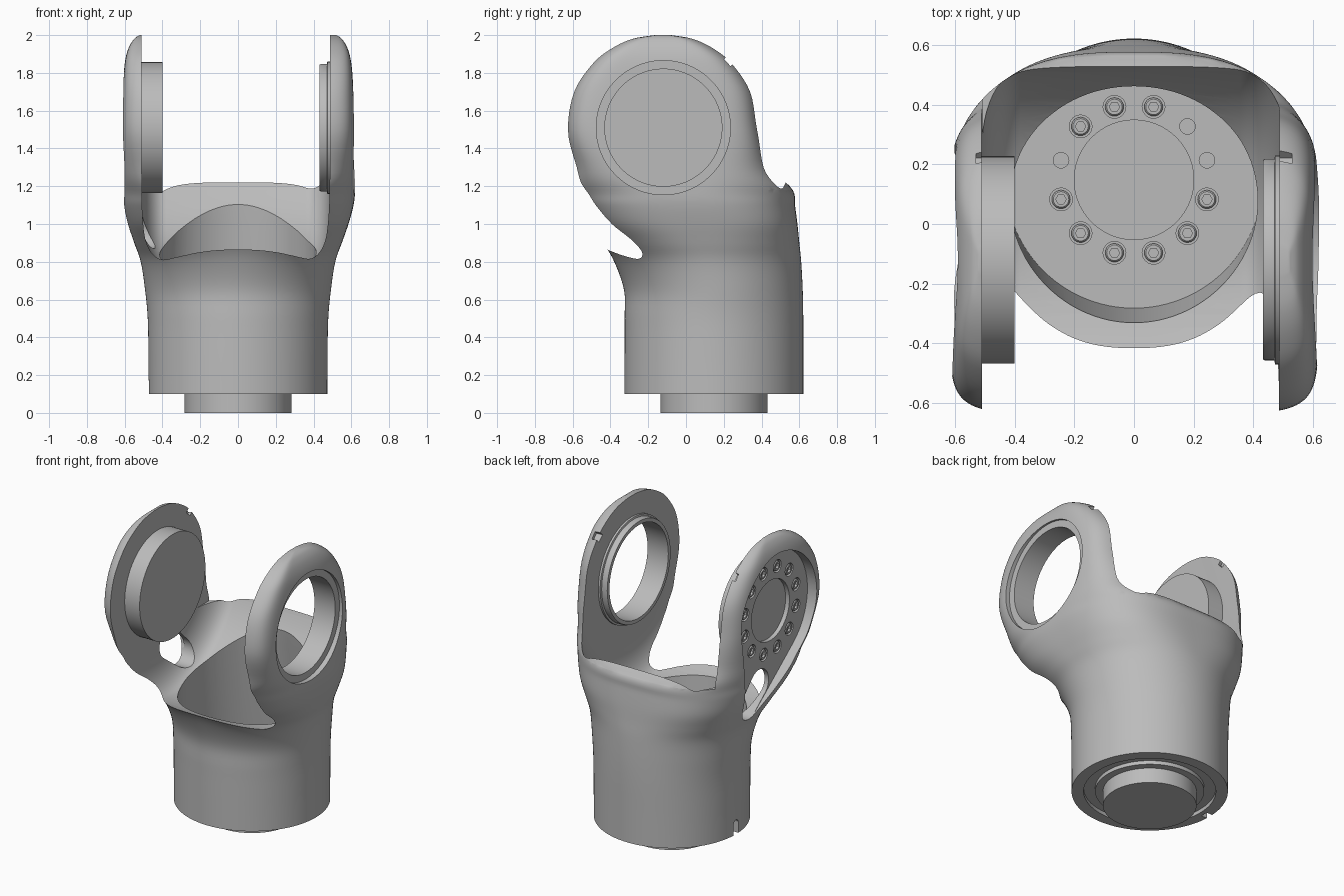
import bpy, bmesh, math
from mathutils import Matrix, Vector

old = bpy.data.objects.get("Cube")
if old:
    bpy.data.objects.remove(old)

grey = bpy.data.materials.new("machined grey")
grey.use_nodes = True
grey.diffuse_color = (0.5, 0.5, 0.5, 1)
grey.node_tree.nodes["Principled BSDF"].inputs["Base Color"].default_value = (0.5, 0.5, 0.5, 1)

BASE_Y = 0.148
LEFT_IN, RIGHT_IN = 0.487, -0.51      # inner faces of the two fork arms
JOINT = Matrix.Translation((0, -0.12, 1.51)) @ Matrix.Rotation(math.pi / 2, 4, 'Y')
BASE = Matrix.Translation((0, BASE_Y, 0))


def finish(name, bm, matrix=Matrix()):
    bmesh.ops.transform(bm, matrix=matrix, verts=bm.verts)
    bmesh.ops.recalc_face_normals(bm, faces=bm.faces)
    mesh = bpy.data.meshes.new(name)
    bm.to_mesh(mesh)
    bm.free()
    mesh.materials.append(grey)
    ob = bpy.data.objects.new(name, mesh)
    bpy.context.collection.objects.link(ob)
    return ob


def lathe_into(bm, profile, steps=96, closed=False, hex_from=99, at=(0, 0)):
    """Turn (radius, height) points about z; points from hex_from on become hexagonal."""
    rings = []
    for i, (r, h) in enumerate(profile):
        ring = []
        for k in range(steps):
            t = math.tau * k / steps
            s = r / math.cos(t % (math.pi / 3) - math.pi / 6) if i >= hex_from else r
            ring.append(bm.verts.new((at[0] + s * math.cos(t), at[1] + s * math.sin(t), h)))
        rings.append(ring)
    pairs = list(zip(rings, rings[1:]))
    if closed:
        pairs.append((rings[-1], rings[0]))
    else:
        bm.faces.new(rings[0])
        bm.faces.new(rings[-1])
    for a, b in pairs:
        for k in range(steps):
            j = (k + 1) % steps
            bm.faces.new((a[k], a[j], b[j], b[k]))


def lathe(name, profile, matrix, **kw):
    bm = bmesh.new()
    lathe_into(bm, profile, **kw)
    return finish(name, bm, matrix)


def cylinder(name, r, h0, h1, matrix):
    return lathe(name, [(r, h0), (r, h1)], matrix)


def hull(name, circles, x0, x1):
    """Convex slot cutter along x around (y, z, radius) circles."""
    bm = bmesh.new()
    for y, z, r in circles:
        for k in range(64):
            t = math.tau * k / 64
            for x in (x0, x1):
                bm.verts.new((x, y + r * math.cos(t), z + r * math.sin(t)))
    bmesh.ops.convex_hull(bm, input=bm.verts)
    loose = [v for v in bm.verts if not v.link_faces]
    bmesh.ops.delete(bm, geom=loose, context='VERTS')
    return finish(name, bm)


def box(name, lo, hi, tilt=0.0):
    bm = bmesh.new()
    lo, hi = Vector(lo), Vector(hi)
    bmesh.ops.create_cube(bm, size=1)
    bmesh.ops.scale(bm, vec=hi - lo, verts=bm.verts)
    return finish(name, bm, Matrix.Translation((lo + hi) / 2) @ Matrix.Rotation(tilt, 4, 'X'))


def cut(target, cutter):
    cutter.hide_render = True
    mod = target.modifiers.new("cut", 'BOOLEAN')
    mod.operation, mod.solver, mod.object = 'DIFFERENCE', 'EXACT', cutter
    bpy.context.view_layer.objects.active = target
    bpy.ops.object.modifier_apply(modifier=mod.name)
    bpy.data.objects.remove(cutter)


def circle_spots(indices, radius=0.253):
    angles = [math.pi / 12 + math.pi / 6 * k for k in indices]
    return [(radius * math.cos(a), radius * math.sin(a)) for a in angles]


# Housing: stacked sections of (z, centre y, half width, half depth, squareness)
sections = [
    (0.1, BASE_Y, .473, .473, 2), (0.3, BASE_Y, .474, .473, 2), (0.5, BASE_Y, .478, .473, 2),
    (0.65, .145, .492, .473, 2), (0.8, .115, .515, .495, 2.1), (0.9, .08, .55, .52, 2.35),
    (1.0, .035, .585, .555, 2.65), (1.1, -.005, .612, .582, 2.75), (1.18, -.03, .62, .595, 2.9),
    (1.3, -.075, .62, .535, 4.2), (1.5, -.118, .618, .517, 6), (1.7, -.12, .612, .482, 6),
    (1.85, -.12, .6, .382, 6), (1.93, -.12, .58, .282, 6), (1.98, -.12, .55, .173, 6),
    (2.0, -.12, .52, .05, 6)]
levels = []
SUB = 5
for i in range(len(sections) - 1):
    p = [Vector(sections[min(max(i + d, 0), len(sections) - 1)]) for d in (-1, 0, 1, 2)]
    for k in range(SUB):
        t = k / SUB
        levels.append(p[1] + t / 2 * (p[2] - p[0] + t * (2 * p[0] - 5 * p[1] + 4 * p[2] - p[3]
                      + t * (3 * (p[1] - p[2]) + p[3] - p[0]))))
levels.append(Vector(sections[-1]))

bm = bmesh.new()
N = 160
rows = []
for z, yc, a, b, n in levels:
    row = []
    for k in range(N):
        t = math.tau * (k + 0.5) / N
        c, s = math.cos(t), math.sin(t)
        m = n if s > 0 else 2 + (n - 2) * 1.5      # front half is squarer
        row.append(bm.verts.new((a * math.copysign(abs(c) ** (2 / m), c),
                                 yc + b * math.copysign(abs(s) ** (2 / m), s), z)))
    rows.append(row)
for lower, upper in zip(rows, rows[1:]):
    for k in range(N):
        j = (k + 1) % N
        bm.faces.new((lower[k], lower[j], upper[j], upper[k]))
bm.faces.new(rows[0])
bm.faces.new(rows[-1])
housing = finish("fork_housing", bm)

# Swing clearance between the arms, blending up into them with elliptical fillets
R, FR, FX = 0.71, 0.22, 0.13
arc = [math.pi / 2 * k / 12 for k in range(13)]
profile = [(R - FR + FR * math.sin(t), RIGHT_IN + FX - FX * math.cos(t)) for t in arc]
profile += [(R - FR + FR * math.cos(t), LEFT_IN - FX + FX * math.sin(t)) for t in arc]
cut(housing, lathe("clearance", profile, JOINT))
cut(housing, box("back_relief", (RIGHT_IN + .002, -1, 1.18), (LEFT_IN - .002, 1, 2.2)))

# Body bore, leaning forward as it rises
FLOOR, LEAN = 0.3, -0.12
lean = Matrix.Identity(4)
lean[1][2], lean[1][3] = LEAN, BASE_Y - LEAN * FLOOR
cut(housing, lathe("bore", [(.43, FLOOR), (.41, 1.0), (.41, 1.3)], lean))

# Bearing hole in the left arm
cut(housing, cylinder("bearing_hole", 0.31, 0.3, 0.8, JOINT))
cut(housing, cylinder("counterbore", 0.355, 0.585, 0.8, JOINT))

# Bolt recess and cable slot in the right arm
PLATE = -0.54
cut(housing, hull("recess", [(-.12, 1.51, .39), (.1, .99, .11)], -0.8, PLATE))
cut(housing, hull("cable_slot", [(.0, 1.06, .1), (.11, .96, .09)], -0.8, -0.3))
cut(housing, cylinder("hub_recess", 0.2, -0.7, -0.45, JOINT))

# Sunk bolts in both mounting plates
OUTWARD = (JOINT @ Matrix.Translation((0, 0, PLATE)) @ Matrix.Rotation(math.pi, 4, 'X')
           @ Matrix.Scale(1.1, 4))
INWARD = BASE @ Matrix.Translation((0, 0, FLOOR))
for label, matrix, plain in (("base", INWARD, (0, 1, 5)), ("arm", OUTWARD, ())):
    bolted = [k for k in range(12) if k not in plain]
    bm = bmesh.new()
    for indices, r in ((bolted, .038), (plain, .026)):
        for spot in circle_spots(indices):
            lathe_into(bm, [(r, -.02), (r, .02)], steps=24, at=spot)
    cut(housing, finish("bolt_pockets", bm, matrix))
    bm = bmesh.new()
    head = [(.031, -.021), (.031, -.006), (.026, 0), (.015, 0), (.015, -.014)]
    for spot in circle_spots(bolted):
        lathe_into(bm, head, steps=24, hex_from=3, at=spot)
    finish(label + "_bolts", bm, matrix)
cut(housing, cylinder("centre_recess", 0.2, -0.02, 0.02, INWARD))

# Alignment notches on the arm tips and the base rim
for name, x0, x1 in (("left_notch", .4, .53), ("right_notch", -.53, -.4)):
    cut(housing, box(name, (x0, .2, 1.83), (x1, .25, 1.89), tilt=math.radians(-45)))
cut(housing, hull("base_notch", [(BASE_Y, .05, .025), (BASE_Y, .17, .025)], -0.6, -0.43))

# Groove under the base
cut(housing, lathe("base_groove", [(.33, 0), (.40, 0), (.40, .125), (.33, .125)], BASE, closed=True))

# Separate turned parts
cylinder("base_boss", 0.283, 0, 0.12, BASE)
cylinder("right_joint_plug", 0.347, -0.512, -0.40, JOINT)
lathe("left_bearing_ring", [(.31, LEFT_IN), (.31, .432), (.334, .432), (.338, .44), (.338, .47),
                            (.35, .473), (.35, LEFT_IN)], JOINT, closed=True)

# Smooth shading with sharp machined edges
for ob in bpy.context.scene.objects:
    ob.select_set(ob.type == 'MESH')
bpy.context.view_layer.objects.active = housing
bpy.ops.object.shade_smooth_by_angle(angle=math.radians(30))
